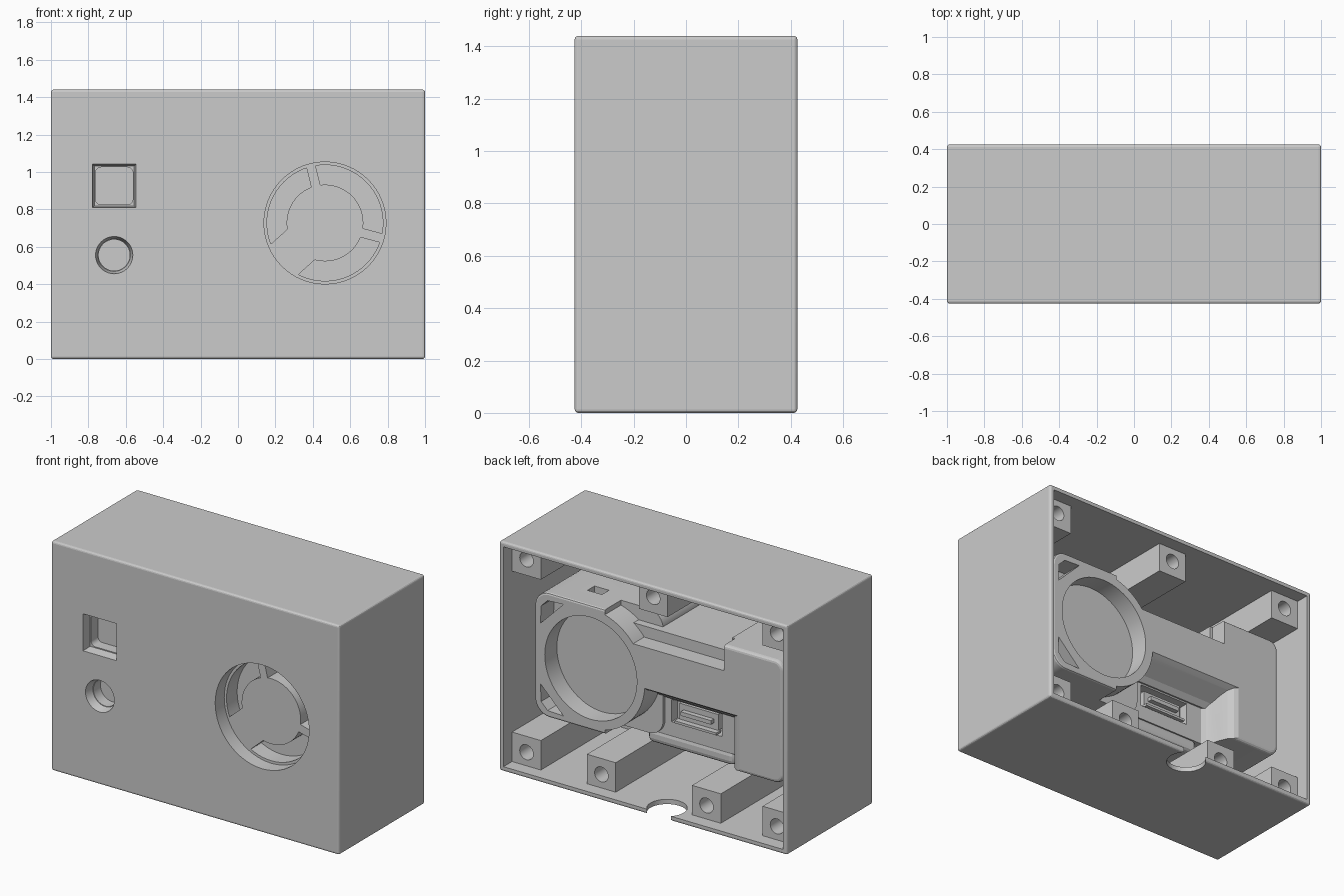
import bpy, bmesh
from math import cos, sin, radians
from mathutils import Vector

cube = bpy.data.objects.get("Cube")
if cube:
    bpy.data.objects.remove(cube)

grey = bpy.data.materials.new("plain grey")
grey.use_nodes = True
COLOUR = (0.6, 0.6, 0.6, 1)
grey.diffuse_color = COLOUR
grey.node_tree.nodes["Principled BSDF"].inputs["Base Color"].default_value = COLOUR


def make(name, bm):
    bmesh.ops.recalc_face_normals(bm, faces=bm.faces)
    mesh = bpy.data.meshes.new(name)
    bm.to_mesh(mesh)
    bm.free()
    mesh.materials.append(grey)
    ob = bpy.data.objects.new(name, mesh)
    bpy.context.collection.objects.link(ob)
    return ob


def sweep(name, points, offset, end_scale=1.0):
    """Extrude a flat outline along an offset, optionally tapering it."""
    bm = bmesh.new()
    face = bm.faces.new([bm.verts.new(p) for p in points])
    new = bmesh.ops.extrude_face_region(bm, geom=[face])["geom"]
    verts = [g for g in new if isinstance(g, bmesh.types.BMVert)]
    mid = sum((v.co for v in verts), Vector()) / len(verts)
    for v in verts:
        v.co = mid + (v.co - mid) * end_scale + Vector(offset)
    return make(name, bm)


def prism(name, xz, y0, y1, end_scale=1.0):
    return sweep(name, [(x, y0, z) for x, z in xz], (0, y1 - y0, 0), end_scale)


def arc(cx, cz, r, a0=0, a1=360, n=64):
    steps = n if a1 - a0 == 360 else n + 1
    angles = [radians(a0 + (a1 - a0) * i / n) for i in range(steps)]
    return [(cx + r * cos(a), cz + r * sin(a)) for a in angles]


def rounded(x0, x1, z0, z1, r, n=8):
    pts = []
    for cx, cz, a in ((x1 - r, z1 - r, 0), (x0 + r, z1 - r, 90),
                      (x0 + r, z0 + r, 180), (x1 - r, z0 + r, 270)):
        pts += arc(cx, cz, r, a, a + 90, n)
    return pts


def box(name, x0, x1, y0, y1, z0, z1):
    return prism(name, [(x0, z0), (x1, z0), (x1, z1), (x0, z1)], y0, y1)


def apply(ob, mod):
    bpy.context.view_layer.objects.active = ob
    bpy.ops.object.modifier_apply(modifier=mod.name)


def bevel(ob, width, segments=3):
    mod = ob.modifiers.new("bevel", 'BEVEL')
    mod.width, mod.segments, mod.angle_limit = width, segments, radians(50)
    apply(ob, mod)


def cut(cutter, *targets):
    for ob in targets:
        mod = ob.modifiers.new("cut", 'BOOLEAN')
        mod.operation, mod.solver, mod.object = 'DIFFERENCE', 'EXACT', cutter
        apply(ob, mod)
    bpy.data.objects.remove(cutter)


W, D, H, T = 1.0, 0.425, 1.44, 0.03
FX, FZ = 0.465, 0.727        # fan centre
BACK = 0.28                  # rear plane of the module
FRONT = -D + 0.015           # module front, embedded in the wall

# Shell: rounded box open at the back, with a cable notch in the floor
shell = box("shell", -W, W, -D, D, 0, H)
bevel(shell, 0.013)
cut(box("hollow", -W + T, W - T, -D + T, 1, T, H - T), shell)
cut(sweep("notch", [(x, y, -0.1) for x, y in arc(-0.11, 0.345, 0.115)], (0, 0, 0.2)), shell)

# Screw posts along the floor and ceiling
posts = [(x, 0.115) for x in (-0.87, -0.38, 0.35, 0.87)]
posts += [(x, H - 0.115) for x in (-0.87, -0.01, 0.87)]
for i, (x, z) in enumerate(posts):
    post = box(f"screw_post_{i + 1}", x - 0.1, x + 0.1, -D + 0.02, 0.34, z - 0.1, z + 0.1)
    cut(prism("hole", arc(x, z, 0.047, n=32), 0.2, 0.5), post)

# Inner module: right block and arm
module = prism("module_body", rounded(-0.87, 0.4, 0.35, 1.12, 0.06), FRONT, BACK)
bevel(module, 0.02)
# hollow under the arm: flared on one side, with a sloped roof
plan = [(0.8, 0.1), (-0.43, 0.1), (-0.455, 0.115), (-0.475, 0.15), (-0.49, 0.2),
        (-0.51, 0.245), (-0.54, 0.27), (-0.58, 0.285), (-0.58, 0.5), (0.8, 0.5)]
valley = sweep("valley", [(x, y, 0.2) for x, y in plan], (0, 0, 0.6))
roof = [(0, 0.59), (0.11, 0.59), (0.14, 0.62), (0.25, 0.68), (0.3, 0.715), (0.6, 0.715), (0.6, 1), (0, 1)]
cut(sweep("roof", [(-0.9, y, z) for y, z in roof], (2, 0, 0)), valley)
cut(valley, module)
# stepped top of the arm
cut(box("front_step", -0.44, 0.6, -0.3, 0.6, 1.03, 1.3), module)
cut(box("rear_step", -0.46, 0.6, 0.17, 0.6, 0.96, 1.3), module)

# Fan housing: rounded square with a round pocket and corner hollows
fan = prism("fan_housing", rounded(0.075, 0.855, 0.34, 1.12, 0.1), FRONT, BACK)
bevel(fan, 0.012, 2)
cut(prism("pocket", arc(FX, FZ, 0.32), 0.16, 0.5), fan, module)
for sz in (1, -1):
    tri = [(FX + a, FZ + sz * b) for a, b in ((0.345, 0.3), (0.3, 0.345), (0.19, 0.35), (0.35, 0.19))]
    cut(prism("corner", tri, 0.15, 0.5), fan)
cut(box("small_slot", 0.5, 0.6, 0.05, 0.12, 1.06, 1.3), fan)
# the ring stands free on the side towards the arm
side = [(0, 0.2), (FX - 0.1, 0.2)] + arc(FX, FZ, 0.375, 255, 105, 32) + [(FX - 0.1, 1.3), (0, 1.3)]
cut(prism("ring_side", side, 0.12, 0.6), fan)

# Front fan opening: recess and ring channel, with three spokes put back
cut(prism("fan_opening", arc(FX, FZ, 0.326), -0.6, -0.335), shell, fan, module)
channel = prism("channel", arc(FX, FZ, 0.31), -0.5, -0.23)
cut(prism("hub", arc(FX, FZ, 0.205), -0.6, 0), channel)
for angle, width in ((104, 0.05), (-15, 0.05), (222, 0.22)):
    along = Vector((cos(radians(angle)), sin(radians(angle))))
    across = Vector((-along.y, along.x)) * width / 2
    c = Vector((FX, FZ))
    spoke = [c - across, c + along * 0.4 - across, c + along * 0.4 + across, c + across]
    cut(prism("spoke", [tuple(p) for p in spoke], -0.6, 0), channel)
cut(channel, fan, module)

# Square and round front windows with bevelled rims
WX, half = -0.662, 0.118
square = [(WX - half, 0.925 - half), (WX + half, 0.925 - half),
          (WX + half, 0.925 + half), (WX - half, 0.925 + half)]
cut(prism("square_rim", square, -D - 0.01, -0.37, 0.9), shell, module)
cut(prism("square_well", rounded(WX - 0.1, WX + 0.1, 0.825, 1.025, 0.03), -0.6, -0.3), shell, module)
cut(prism("round_rim", arc(WX, 0.555, 0.102, n=48), -D - 0.01, -0.37, 0.85), shell, module)
cut(prism("round_well", arc(WX, 0.555, 0.083, n=48), -0.6, -0.3), shell, module)

# Connector socket in the hollow
cut(box("socket", -0.32, 0.03, 0.04, 0.3, 0.44, 0.58), module)
box("connector_shell", -0.28, -0.01, 0.03, 0.08, 0.46, 0.56)
box("connector_tongue", -0.25, -0.04, 0.07, 0.11, 0.5, 0.525)
box("connector_lip", -0.29, 0.0, 0.07, 0.115, 0.445, 0.46)

# Bracket below the module
bracket = box("lower_bracket", -0.4, 0.2, -0.3, 0.1, 0.27, 0.36)
bevel(bracket, 0.03)

# Smooth curved walls, flat faces elsewhere
for ob in bpy.context.scene.objects:
    if ob.type == 'MESH' and ob.data.materials and ob.data.materials[0] == grey:
        bpy.ops.object.select_all(action='DESELECT')
        ob.select_set(True)
        bpy.context.view_layer.objects.active = ob
        bpy.ops.object.shade_smooth_by_angle(angle=radians(14))
